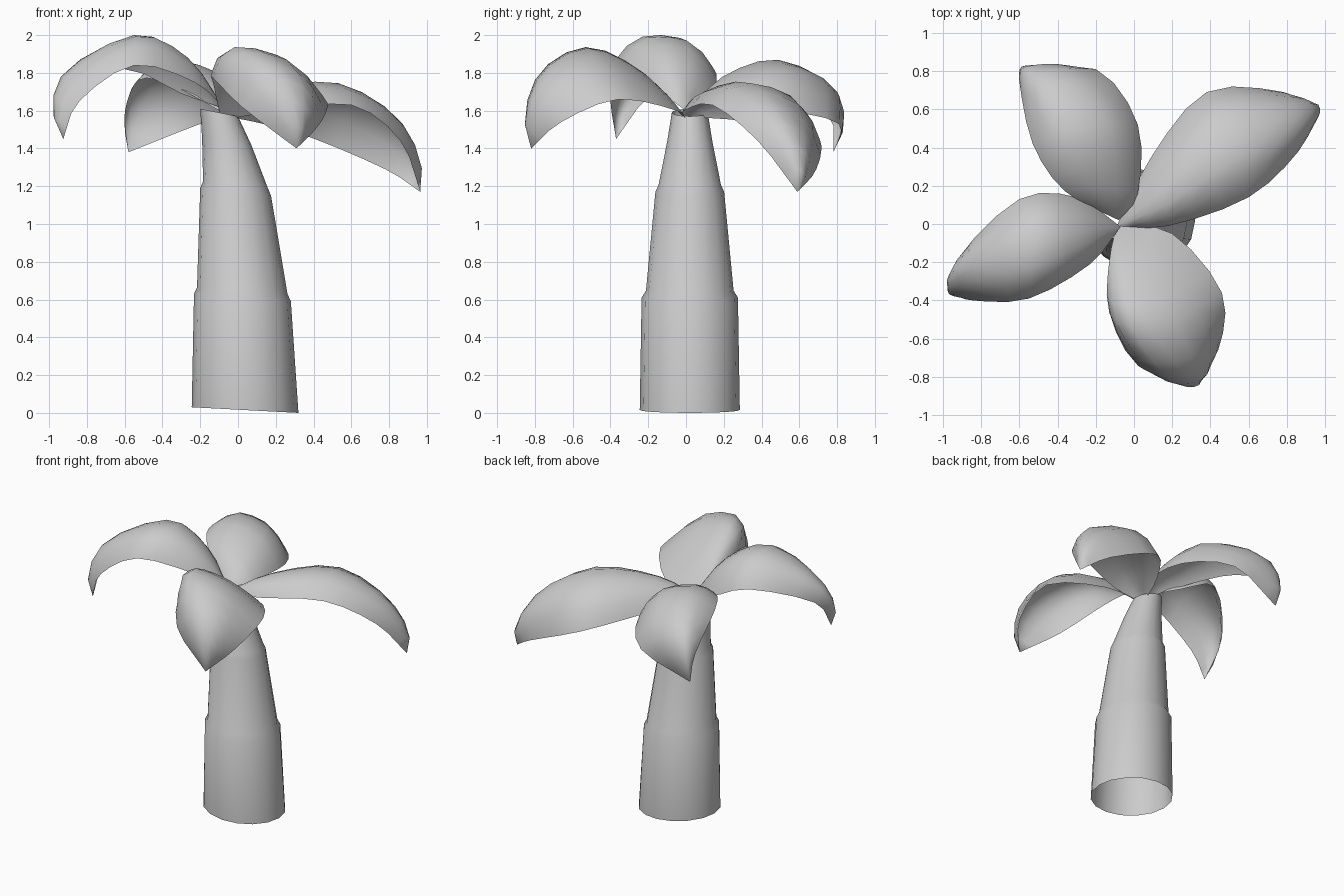
import bpy, math
from mathutils import Vector

if "Cube" in bpy.data.objects:
    bpy.data.objects.remove(bpy.data.objects["Cube"])

grey = bpy.data.materials.new("plain grey")
grey.diffuse_color = (0.6, 0.6, 0.6, 1)
grey.use_nodes = True
grey.node_tree.nodes["Principled BSDF"].inputs["Base Color"].default_value = grey.diffuse_color


def build(name, verts, faces, angle):
    mesh = bpy.data.meshes.new(name)
    mesh.from_pydata(verts, [], faces)
    mesh.materials.append(grey)
    obj = bpy.data.objects.new(name, mesh)
    bpy.context.collection.objects.link(obj)
    bpy.ops.object.select_all(action='DESELECT')
    obj.select_set(True)
    bpy.context.view_layer.objects.active = obj
    bpy.ops.object.shade_smooth_by_angle(angle=math.radians(angle))
    return obj


def grid_faces(rows, cols, wrap=False):
    last = cols if wrap else cols - 1
    return [(r * cols + c, r * cols + (c + 1) % cols,
             (r + 1) * cols + (c + 1) % cols, (r + 1) * cols + c)
            for r in range(rows - 1) for c in range(last)]


# Trunk: leaning stacked sleeves, open at the foot
# each ring: left x, left z, right x, right z, radius in y
SIDES = 16
rings = [(-.245, .03, .32, .0, .265), (-.233, .63, .28, .59, .255),
         (-.217, .665, .262, .63, .232), (-.2, 1.19, .175, 1.15, .182),
         (-.185, 1.225, .158, 1.19, .165), (-.19, 1.45, .07, 1.42, .12),
         (-.2, 1.61, .0, 1.57, .095)]
verts = []
for xl, zl, xr, zr, ry in rings:
    for i in range(SIDES):
        a = 2 * math.pi * i / SIDES
        k = (1 + math.cos(a)) / 2
        verts.append((xl + (xr - xl) * k, .02 + ry * math.sin(a), zl + (zr - zl) * k))
faces = grid_faces(len(rings), SIDES, True)
build("trunk", verts, faces, 40)


# Leaves: domed sheets lofted between two edges and a raised ridge
def spline(points, steps, hook=Vector()):
    p = [Vector(q) for q in points]
    p = [2 * p[0] - p[1]] + p + [2 * p[-1] - p[-2] - hook]
    out = []
    for i in range(1, len(p) - 2):
        a, b, c, d = p[i - 1:i + 3]
        for s in range(steps):
            t = s / steps
            out.append(.5 * (2 * b + (c - a) * t + (2 * a - 5 * b + 4 * c - d) * t * t
                             + (3 * b - a - 3 * c + d) * t ** 3))
    return out + [p[-2]]


def leaf(name, base, tip, edge_a, ridge, edge_b):
    # the ridge curls outward just before the tip
    out = Vector(tip) - Vector(base)
    out.z = 0
    la, lb = [spline([base] + e + [tip], 3) for e in (edge_a, edge_b)]
    lr = spline([base] + ridge + [tip], 3, out.normalized() * .5)
    rows = len(la)
    inner, cols = [], 9
    for a, m, b in zip(la[1:-1], lr[1:-1], lb[1:-1]):
        for j in range(cols):
            s = math.sin((j / (cols - 1) - .5) * math.pi)
            inner.append(a.lerp(b, (s + 1) / 2) + (m - (a + b) / 2) * (1 - abs(s) ** 2.8))
    faces = grid_faces(rows - 2, cols)
    n = len(inner)
    for j in range(cols - 1):
        faces.append((n, j + 1, j))
        faces.append((n + 1, n - cols + j, n - cols + j + 1))
    build(name, inner + [Vector(base), Vector(tip)], faces, 60)


leaf("left_leaf", (-.07, -.015, 1.61), (-.925, -.37, 1.45),
     [(-.23, -.21, 1.75), (-.55, -.39, 1.84), (-.84, -.4, 1.65)],
     [(-.28, -.04, 1.88), (-.55, -.13, 2.0), (-.925, -.28, 1.78)],
     [(-.3, .14, 1.69), (-.6, .13, 1.82), (-.92, -.18, 1.69)])
leaf("front_leaf", (-.09, .0, 1.55), (.31, -.82, 1.4),
     [(-.13, -.2, 1.74), (-.13, -.46, 1.77), (.02, -.74, 1.62)],
     [(-.0, -.2, 1.78), (.09, -.52, 1.93), (.26, -.79, 1.76)],
     [(.2, -.05, 1.6), (.46, -.36, 1.66), (.44, -.66, 1.54)])
leaf("right_leaf", (-.09, -.01, 1.57), (.965, .59, 1.17),
     [(.18, -.01, 1.6), (.6, .14, 1.63), (.86, .38, 1.44)],
     [(.15, .17, 1.7), (.49, .45, 1.725), (.86, .57, 1.51)],
     [(.09, .35, 1.54), (.38, .69, 1.46), (.78, .69, 1.29)])
leaf("back_leaf", (-.08, .02, 1.59), (-.58, .78, 1.38),
     [(-.36, .17, 1.74), (-.53, .42, 1.76), (-.6, .75, 1.58)],
     [(-.16, .19, 1.76), (-.24, .51, 1.85), (-.46, .8, 1.7)],
     [(.02, .16, 1.62), (.02, .52, 1.6), (-.2, .81, 1.53)])
